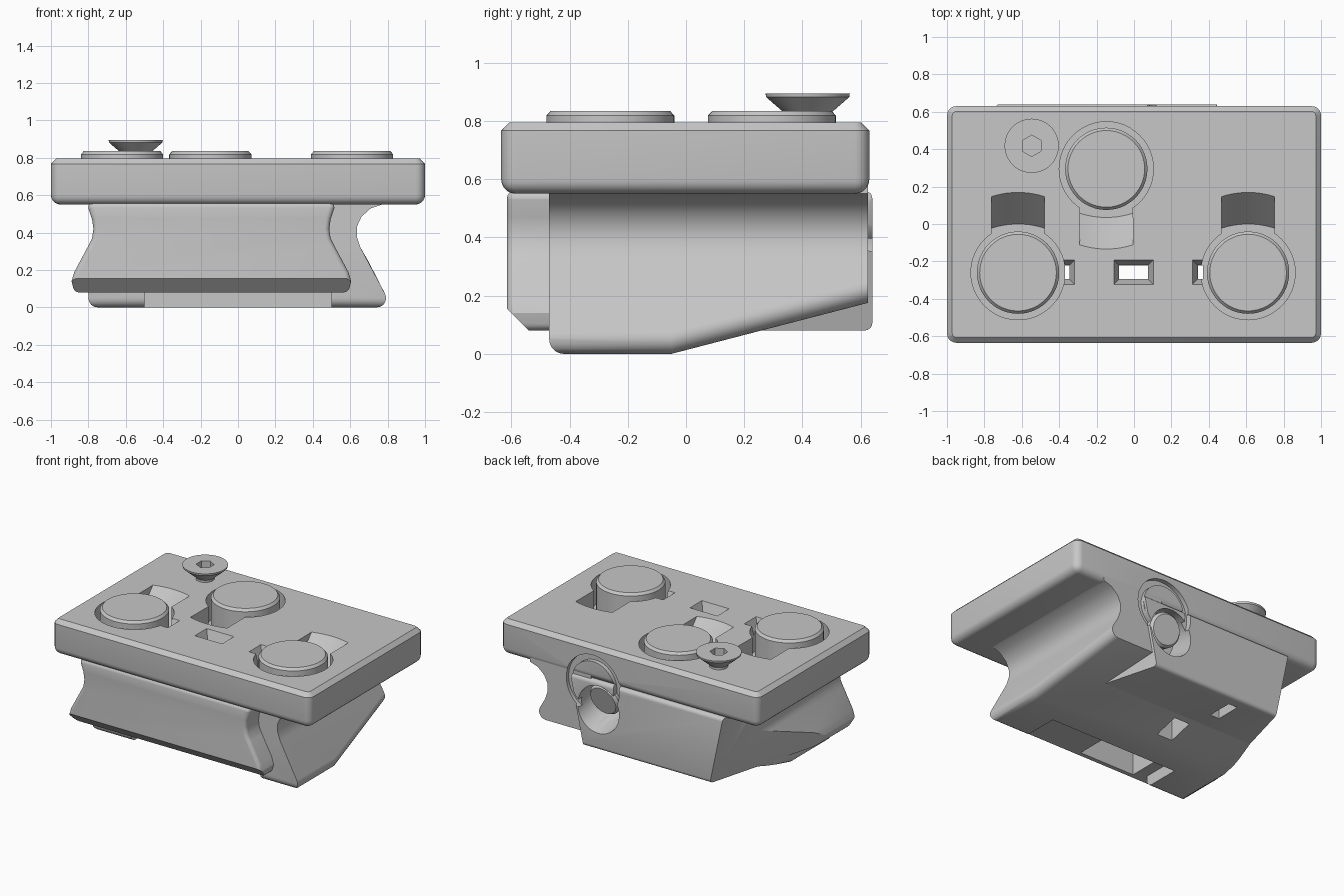
import bpy, bmesh, math
from mathutils import Vector

if "Cube" in bpy.data.objects:
    bpy.data.objects.remove(bpy.data.objects["Cube"])

grey = bpy.data.materials.new("plain grey")
grey.use_nodes = True
grey.diffuse_color = (0.57, 0.57, 0.57, 1)
grey.node_tree.nodes["Principled BSDF"].inputs["Base Color"].default_value = (0.57, 0.57, 0.57, 1)


def finish(name, bm):
    bmesh.ops.recalc_face_normals(bm, faces=bm.faces)
    mesh = bpy.data.meshes.new(name)
    bm.to_mesh(mesh)
    bm.free()
    mesh.materials.append(grey)
    obj = bpy.data.objects.new(name, mesh)
    bpy.context.collection.objects.link(obj)
    return obj


def prism(name, pts, axis, lo, hi):
    """Extrude a 2D outline along one axis."""
    place = {"X": lambda a, b, t: (t, a, b), "Y": lambda a, b, t: (a, t, b),
             "Z": lambda a, b, t: (a, b, t)}[axis]
    bm = bmesh.new()
    face = bm.faces.new([bm.verts.new(place(a, b, lo)) for a, b in pts])
    out = bmesh.ops.extrude_face_region(bm, geom=[face])
    moved = [v for v in out["geom"] if isinstance(v, bmesh.types.BMVert)]
    bmesh.ops.translate(bm, verts=moved, vec=place(0, 0, hi - lo))
    return finish(name, bm)


def box(name, x0, x1, y0, y1, z0, z1):
    return prism(name, [(x0, y0), (x1, y0), (x1, y1), (x0, y1)], "Z", z0, z1)


def arc(cx, cy, r, start, end, steps):
    angles = [math.radians(start + (end - start) * i / steps) for i in range(steps + 1)]
    return [(cx + r * math.cos(a), cy + r * math.sin(a)) for a in angles]


def lathe(name, profile, loc, direction=(0, 0, 1), steps=48):
    """Spin (radius, height) points around an axis."""
    bm = bmesh.new()
    verts = [bm.verts.new((r, 0, h)) for r, h in profile]
    edges = [bm.edges.new(pair) for pair in zip(verts, verts[1:])]
    bmesh.ops.spin(bm, geom=verts + edges, cent=(0, 0, 0), axis=(0, 0, 1),
                   angle=math.tau, steps=steps, use_merge=False)
    bmesh.ops.remove_doubles(bm, verts=bm.verts, dist=0.0005)
    obj = finish(name, bm)
    obj.location = loc
    obj.rotation_euler = Vector(direction).to_track_quat("Z", "Y").to_euler()
    return obj


def drum(name, r, z0, z1, loc, direction=(0, 0, 1)):
    return lathe(name, [(0, z0), (r, z0), (r, z1), (0, z1)], loc, direction)


def taper(side, x_back, x_front, y_front, lean):
    """Leaning wedge that narrows one flank towards the back."""
    pts = [(x_back, 0.7), (x_front, y_front), (side * 1.3, y_front), (side * 1.3, 0.7)]
    cutter = prism("taper_cutter", pts, "Z", -0.05, 0.62)
    for v in cutter.data.vertices:
        if v.co.z > 0:
            v.co.x += side * lean
    return cutter


def apply(obj, kind, **settings):
    mod = obj.modifiers.new(kind.lower(), kind)
    for key, value in settings.items():
        setattr(mod, key, value)
    bpy.context.view_layer.objects.active = obj
    bpy.ops.object.modifier_apply(modifier=mod.name)


def cut(obj, cutters):
    for cutter in cutters:
        apply(obj, "BOOLEAN", object=cutter, operation="DIFFERENCE", solver="EXACT")


# Top plate: round sides and underside, chamfered top
plate = box("top_plate", -1, 1, -0.635, 0.63, 0.55, 0.795)
bm = bmesh.new()
bm.from_mesh(plate.data)
low = [e for e in bm.edges if min(v.co.z for v in e.verts) < 0.6]
bmesh.ops.bevel(bm, geom=low, offset=0.05, segments=5, profile=0.5, affect="EDGES")
rim = [e for e in bm.edges if min(v.co.z for v in e.verts) > 0.79]
bmesh.ops.bevel(bm, geom=rim, offset=0.028, segments=1, affect="EDGES")
bm.to_mesh(plate.data)
bm.free()

# Rail body with waisted sides and a sloped front foot
left = [(-0.80, 0.56), (-0.80, 0.53), (-0.78, 0.47), (-0.773, 0.42), (-0.78, 0.37),
        (-0.80, 0.33), (-0.875, 0.19), (-0.89, 0.14), (-0.875, 0.08)]
right = [(-x - 0.285, z) for x, z in reversed(left)]
body = prism("rail_body", left + right, "Y", -0.615, 0.64)
apply(body, "BEVEL", width=0.03, segments=4, limit_method="ANGLE", angle_limit=math.radians(50))
slope = prism("foot_cutter", [(-0.7, 0.24), (-0.535, 0.075), (-0.535, 0), (-0.7, 0)], "X", -1, 1)

# Clamp jaw with its cross foot; its lower edge slides up the flank towards the back
arm = [(0.77, 0.59), (0.77, 0.55), (0.71, 0.53), (0.66, 0.485), (0.635, 0.43), (0.635, 0.38),
       (0.655, 0.32)] + arc(0.742, 0.05, 0.05, 30, -90, 5)
foot = arc(-0.75, 0.05, 0.05, 270, 180, 4) + [(-0.8, 0.25), (0.3, 0.25), (0.3, 0.59)]
jaw = prism("clamp_jaw", arm + foot, "Y", -0.47, 0.625)
bm = bmesh.new()
bm.from_mesh(jaw.data)
bmesh.ops.bisect_plane(bm, geom=bm.verts[:] + bm.edges[:] + bm.faces[:],
                       plane_co=(0, -0.05, 0), plane_no=(0, 1, 0))
for v in bm.verts:
    if v.co.y > 0 and v.co.z < 0.15:
        v.co.z += 0.175
        v.co.x -= 0.09 if v.co.x > 0 else 0
bm.to_mesh(jaw.data)
bm.free()
nose = prism("nose_cutter", arc(-0.42, 0.05, 0.05, 180, 270, 5) + [(-0.42, -0.1), (-0.6, -0.1), (-0.6, 0.05)],
             "X", -1, 1)
step = box("step_cutter", -0.5, 0.5, -0.6, -0.2, -0.1, 0.08)

# Flank tapers of the body
tapers = [taper(-1, -0.59, -0.86, -0.3, 0.14), taper(1, 0.305, 0.575, -0.3, 0.14)]

# Magnet pockets, each with a curved finger scoop, and the magnets
pockets = []
for tag, x, y, side in (("right", -0.62, -0.26, 1), ("left", 0.61, -0.26, 1), ("back", -0.148, 0.295, -1)):
    pockets.append(drum("pocket_cutter", 0.252, 0.6, 1, (x, y, 0)))
    fan = [(px, y + side * py) for px, py in arc(x, 0, 0.46, 72, 108, 10)]
    scoop = prism("scoop_cutter", [(x + 0.14, y)] + fan + [(x - 0.14, y)], "Z", 0.605, 0.83)
    for v in scoop.data.vertices:
        if v.co.z < 0.7 and abs(v.co.y - y) > 0.1:
            v.co.y -= side * 0.2
    pockets.append(scoop)
    lathe(tag + "_magnet", [(0, 0.59), (0.22, 0.59), (0.22, 0.818), (0.205, 0.835), (0, 0.835)], (x, y, 0))

# Tapered slots that run through the whole block
slots = []
for x0, x1 in ((-0.11, 0.105), (-0.40, -0.315), (0.31, 0.40)):
    funnel = box("funnel_cutter", x0, x1, -0.325, -0.19, 0.72, 0.8)
    for v in funnel.data.vertices:
        if v.co.z < 0.75:
            v.co.x += 0.03 if v.co.x < (x0 + x1) / 2 else -0.03
            v.co.y += 0.03 if v.co.y < -0.25 else -0.03
    pockets.append(funnel)
    slots.append(box("slot_cutter", x0 + 0.031, x1 - 0.031, -0.294, -0.221, -0.2, 0.75))

# Underside pockets
under = [box("under_cutter", *b) for b in (
    (-0.42, 0.01, -0.51, -0.21, -0.2, 0.34),
    (-0.27, -0.15, 0.05, 0.22, -0.2, 0.2), (-0.38, -0.31, 0.38, 0.56, -0.2, 0.2))]

# Back bolt seat with a shallow ring groove above it
aim = Vector((0.05, 0.9, -0.25)).normalized()
seat = Vector((0.23, 0.62, 0.37))
groove = lathe("groove_cutter", [(0.165, -0.04), (0.21, -0.04), (0.21, 0.1), (0.165, 0.1), (0.165, -0.04)],
               (0.28, 0.64, 0.52), (0, 1, 0))
well = drum("well_cutter", 0.16, -0.18, 0.3, seat, aim)
lathe("clamp_bolt", [(0, -0.3), (0.115, -0.3), (0.115, -0.05), (0.1, -0.03), (0, -0.03)],
      seat + Vector((0, 0, 0.03)), aim)

cut(plate, pockets + slots + [groove])
cut(body, [slope] + tapers + slots + under + [groove, well])
cut(jaw, [nose, step, tapers[0]] + slots + under + [groove, well])

# Countersunk screw with a hexagonal socket
screw = lathe("countersunk_screw", [(0, 0.795), (0.06, 0.795), (0.06, 0.81), (0.143, 0.882), (0.145, 0.895),
                                    (0, 0.895)], (-0.547, 0.418, 0))
hexagon = arc(-0.547, 0.418, 0.057, 30, 330, 5)
cut(screw, [prism("socket_cutter", hexagon, "Z", 0.845, 1)])

# Clear the cutters and smooth the round surfaces
for obj in list(bpy.context.collection.objects):
    if "_cutter" in obj.name:
        bpy.data.objects.remove(obj)
for obj in bpy.context.collection.objects:
    if obj.type == "MESH":
        bpy.ops.object.select_all(action="DESELECT")
        obj.select_set(True)
        bpy.context.view_layer.objects.active = obj
        bpy.ops.object.shade_smooth_by_angle(angle=math.radians(30))
